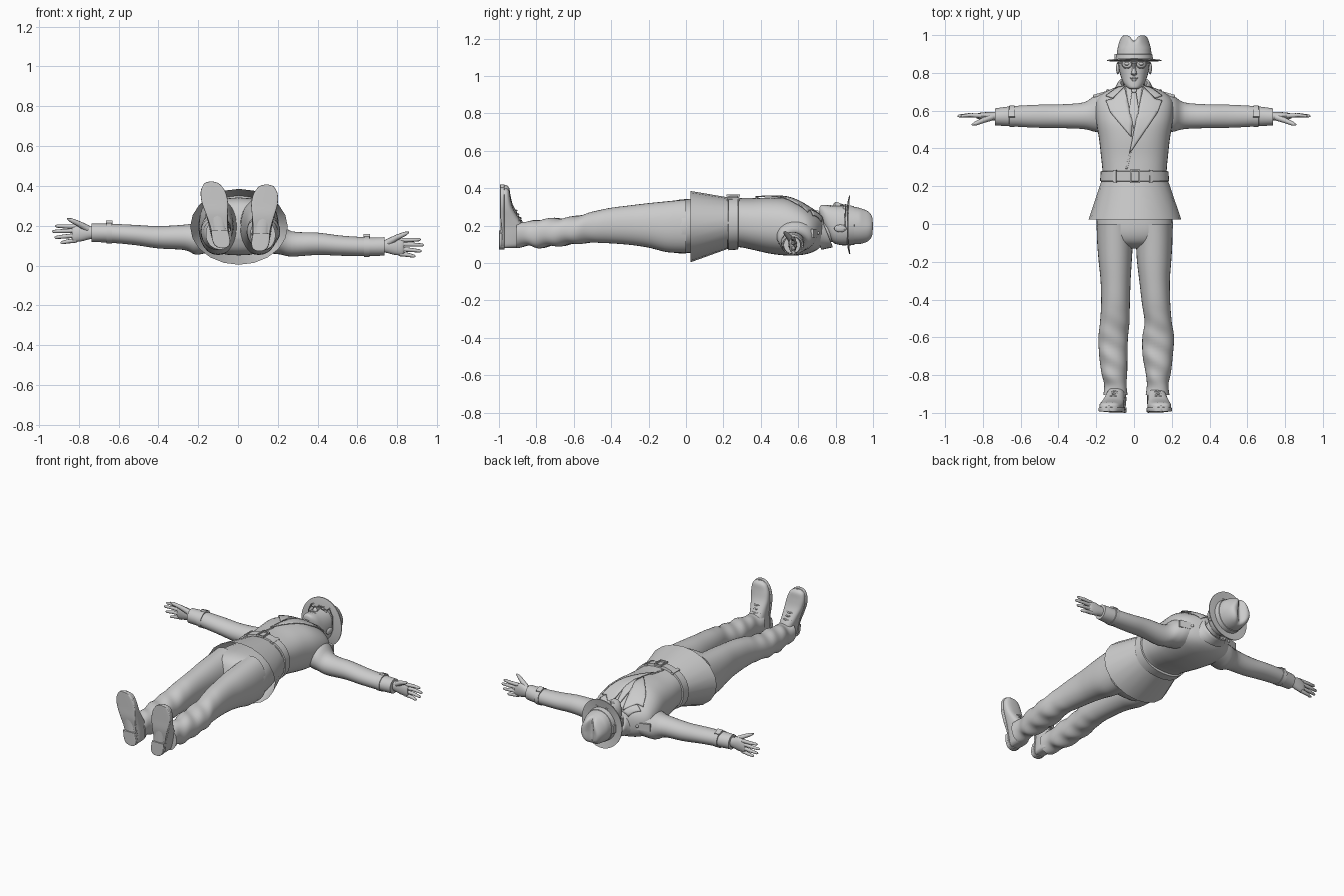
import bpy, bmesh, math
from mathutils import Vector
from mathutils.bvhtree import BVHTree


def finish(name, bm, angle=40):
    bmesh.ops.recalc_face_normals(bm, faces=bm.faces)
    me = bpy.data.meshes.new(name)
    bm.to_mesh(me)
    bm.free()
    ob = bpy.data.objects.new(name, me)
    bpy.context.collection.objects.link(ob)
    bpy.ops.object.select_all(action='DESELECT')
    ob.select_set(True)
    bpy.context.view_layer.objects.active = ob
    bpy.ops.object.shade_smooth_by_angle(angle=math.radians(angle))
    return ob


def spline(rows, steps):
    out = []
    for i in range(len(rows) - 1):
        p = [rows[max(0, min(len(rows) - 1, i + k))] for k in (-1, 0, 1, 2)]
        for s in range(steps):
            t = s / steps
            out.append([b + .5 * t * (c - a + t * (2*a - 5*b + 4*c - d + t * (3*(b - c) + d - a)))
                        for a, b, c, d in zip(*p)])
    return out + [list(rows[-1])]


def loft(name, axis, rows, n=28, steps=4, power=1.0, caps=True, warp=None):
    """Rows hold (position on axis, low/high on 1st other axis, low/high on 2nd)."""
    bm = bmesh.new()
    u, v = [k for k in range(3) if k != axis]
    rings = []
    for t, a0, a1, b0, b1 in spline(rows, steps):
        ring = []
        for k in range(n):
            w = 2 * math.pi * k / n
            c, s = math.cos(w), math.sin(w)
            co = Vector((0, 0, 0))
            co[axis] = t
            co[u] = (a0 + a1) / 2 + (a1 - a0) / 2 * math.copysign(abs(c) ** power, c)
            co[v] = (b0 + b1) / 2 + (b1 - b0) / 2 * math.copysign(abs(s) ** power, s)
            ring.append(bm.verts.new(warp(co) if warp else co))
        rings.append(ring)
    for r, q in zip(rings, rings[1:]):
        for k in range(n):
            bm.faces.new((r[k], r[(k + 1) % n], q[(k + 1) % n], q[k]))
    if caps:
        bm.faces.new(rings[0])
        bm.faces.new(rings[-1])
    return finish(name, bm)


def tube(name, pts, cyclic=False):
    """Round rod through (x, y, z, radius) points."""
    cu = bpy.data.curves.new(name, 'CURVE')
    cu.dimensions, cu.bevel_depth, cu.bevel_resolution, cu.use_fill_caps = '3D', 1, 2, True
    sp = cu.splines.new('POLY')
    sp.points.add(len(pts) - 1)
    for p, (x, y, z, r) in zip(sp.points, pts):
        p.co, p.radius = (x, y, z, 1), r
    sp.use_cyclic_u = cyclic
    sp.use_smooth = True
    ob = bpy.data.objects.new(name, cu)
    bpy.context.collection.objects.link(ob)
    return ob


def box(name, loc, size, rot=(0, 0, 0)):
    bpy.ops.mesh.primitive_cube_add(size=1, location=loc, rotation=rot)
    ob = bpy.context.object
    ob.name, ob.scale = name, size
    return ob


def ball(name, loc, size):
    bpy.ops.mesh.primitive_uv_sphere_add(segments=20, ring_count=12, location=loc)
    ob = bpy.context.object
    ob.name, ob.scale = name, size
    bpy.ops.object.shade_smooth()


# Coat: jacket body, flared open skirt, belt
jacket = loft("jacket", 1, [
    (.22, -.17, .178, .075, .345), (.28, -.167, .173, .085, .345), (.36, -.175, .18, .07, .345),
    (.45, -.185, .19, .05, .35), (.54, -.2, .205, .04, .345), (.61, -.205, .21, .042, .32),
    (.66, -.195, .2, .052, .29), (.70, -.15, .155, .07, .265), (.735, -.07, .07, .1, .24)],
    n=40, power=.85)
loft("coat_skirt", 1, [(.025, -.24, .25, .004, .385), (.23, -.172, .18, .078, .35)],
     n=20, steps=1, caps=False)
loft("belt", 1, [(.225, -.17, .178, .075, .345), (.228, -.18, .186, .068, .358),
                 (.278, -.176, .182, .072, .36), (.281, -.165, .172, .085, .345)],
     n=40, steps=1, power=.9, caps=False)
for dx in (-.022, .022):
    box("buckle_side", (.005 + dx, .253, .361), (.008, .072, .012))
for dy in (-.032, .032):
    box("buckle_bar", (.005, .253 + dy, .361), (.05, .008, .012))
for x, z in ((.09, .34), (-.1, .336)):
    box("belt_loop", (x, .253, z), (.018, .068, .014), (0, math.copysign(.4, x), 0))

# Cloth pieces draped over the chest
bm = bmesh.new()
bm.from_mesh(jacket.data)
chest = BVHTree.FromBMesh(bm)
bm.free()


def drape(name, outline, lift, thick=.006):
    bm = bmesh.new()
    f = bm.faces.new([bm.verts.new((x, y, 0)) for x, y in outline])
    bmesh.ops.triangulate(bm, faces=[f])
    bmesh.ops.subdivide_edges(bm, edges=bm.edges, cuts=5, use_grid_fill=True)
    for v in bm.verts:
        hit = chest.ray_cast(Vector((v.co.x, v.co.y, 1)), Vector((0, 0, -1)))[0]
        v.co.z = (hit.z if hit else .2) + lift
    ob = finish(name, bm)
    ob.modifiers.new("thickness", 'SOLIDIFY').thickness = thick


for s, end in ((1, (-.025, .37)), (-1, (-.015, .46))):
    drape("lapel", [(s*.05, .725), (s*.085, .695), (s*.11, .665), (s*.15, .655),
                    (s*.125, .59), end, (s*.008, .54), (s*.035, .66)], .012)
    drape("collar_leaf", [(s*.05, .733), (s*.09, .725), (s*.15, .68), (s*.115, .668),
                          (s*.085, .695)], .016)
drape("shirt_front", [(-.045, .73), (.045, .73), (.03, .63), (0, .5), (-.03, .63)], .004)
drape("tie", [(-.011, .7), (.011, .7), (.027, .6), (0, .5), (-.027, .6)], .012)
drape("tie_knot", [(-.018, .732), (.018, .732), (.011, .7), (-.011, .7)], .02, .014)
drape("front_overlap", [(-.022, .39), (-.012, .39), (-.035, .29), (-.045, .29)], .004)


# Standing collar, higher behind the neck
def tilt(co):
    co.y -= (co.z - .17) * .4
    return co


loft("coat_collar", 1, [(.685, -.125, .125, .07, .265), (.72, -.1, .1, .078, .268),
                        (.75, -.082, .082, .085, .255), (.748, -.07, .07, .097, .245)],
     caps=False, warp=tilt)
loft("shirt_collar", 1, [(.71, -.062, .062, .11, .25), (.748, -.057, .057, .112, .245)],
     steps=1, caps=False, warp=tilt)

# Sleeves, cuff straps, epaulettes and hands; the two arms differ a little in height
for s, mid, wrist in ((-1, .143, .165), (1, .11, .097)):
    e = (.143 + wrist) / 2 if s < 0 else .1
    rows = [(.10, .50, .71, .07, .26), (.17, .485, .697, .06, .235),
            (.215, .49, .675, .055, .215), (.27, .503, .643, mid - .065, mid + .062),
            (.40, .508, .633, mid - .057, mid + .055), (.52, .51, .631, e - .051, e + .05),
            (.65, .517, .623, wrist - .05, wrist + .045), (.735, .522, .612, wrist - .047, wrist + .045)]
    loft("sleeve", 0, [(s * r[0], *r[1:]) for r in rows])
    loft("cuff_strap", 0, [(s * x, .519 - g, .623 + g, wrist - .049 - g, wrist + .045 + g)
                           for x, g in ((.632, -.004), (.633, .005), (.66, .005), (.661, -.004))],
         steps=1, caps=False)
    box("cuff_buckle", (s * .647, .585, wrist + .047), (.034, .04, .012), (-.4, 0, 0))
    box("epaulette", (s * .168, .69, .16), (.1, .014, .045), (0, 0, -s * .28))
    ball("epaulette_button", (s * .14, .705, .16), (.009, .009, .009))
    h = wrist
    loft("palm", 0, [(s * x, .571 - a, .571 + a, h - b, h + c) for x, a, b, c in (
        (.70, .024, .03, .03), (.74, .023, .032, .032), (.785, .021, .043, .042),
        (.82, .017, .046, .036), (.835, .01, .04, .03))], n=16)
    for z0, z1, tip in ((-.038, -.05, .892), (-.014, -.024, .922), (.01, .006, .934), (.03, .033, .918)):
        a = (s * .81, .573, h + z0, .012)
        m = (s * (.82 + tip) / 2, .576, h + (z0 + z1) / 2, .0105)
        tube("finger", [a, m, (s * (tip - .008), .572, h + z1, .008), (s * tip, .571, h + z1, .003)])
    tube("thumb", [(s * .755, .565, h + .02, .018), (s * .80, .548, h + .045, .014),
                   (s * .838, .532, h + .062, .011), (s * .858, .525, h + .07, .004)])

# Trousers: hips and two legs
loft("trouser_hips", 1, [(.2, -.165, .17, .09, .33), (.06, -.195, .2, .06, .34),
                         (-.04, -.196, .203, .052, .338), (-.10, -.16, .165, .08, .31),
                         (-.13, -.05, .06, .14, .25)], power=.85)
left = [(-.198, -.002), (-.195, -.006), (-.187, -.012), (-.177, -.018), (-.174, -.022), (-.18, -.024),
        (-.188, -.032), (-.184, -.035), (-.172, -.036), (-.158, -.04), (-.162, -.034)]
right = [(.004, .204), (.01, .203), (.016, .197), (.028, .19), (.042, .192), (.056, .2),
         (.044, .212), (.046, .205), (.062, .195), (.068, .182), (.062, .188)]
depth = [(0, .053, .34), (-.1, .058, .33), (-.2, .082, .32), (-.3, .097, .308), (-.42, .106, .292),
         (-.52, .108, .268), (-.6, .1, .248), (-.7, .09, .238), (-.79, .083, .232), (-.85, .09, .217),
         (-.905, .084, .225)]
for side, name in ((left, "left_trouser_leg"), (right, "right_trouser_leg")):
    def fold(co):
        k = .005 * max(0, min(1, (-.42 - co.y) * 4))
        co.z += k * math.sin(co.y * 55 + co.x * 30)
        return co
    loft(name, 1, [(y, a, b, lo, hi) for (a, b), (y, lo, hi) in zip(side, depth)],
         n=32, steps=6, power=.92, warp=fold)

# Shoes: upper, sole, heel block, laces; toes turned outwards
for heel, toe, dz in ((-.078, -.132, .01), (.108, .142, -.005)):
    def across(z):
        return heel + (toe - heel) * (z - .08) / .32
    upper = [(.085, .025, -.91), (.10, .04, -.865), (.15, .047, -.855), (.2, .05, -.868),
             (.25, .055, -.898), (.3, .061, -.925), (.35, .06, -.938), (.39, .046, -.945), (.407, .02, -.96)]
    loft("shoe_upper", 2, [(z + dz, across(z) - r, across(z) + r, -.993, top)
                           for z, r, top in upper], power=.75)
    sole = [(.078, .015), (.09, .036), (.12, .045), (.18, .043), (.25, .055), (.31, .066),
            (.36, .062), (.39, .047), (.405, .032), (.411, .012)]
    loft("shoe_sole", 2, [(z + dz, across(z) - r, across(z) + r, -.985 if z < .2 else -.994, -.97)
                          for z, r in sole], power=.3)
    loft("shoe_heel", 2, [(z + dz, across(z) - r, across(z) + r, -1, -.98)
                          for z, r in sole[:3] + [(.165, .042)]], steps=2, power=.3)
    for z, y in ((.23, -.885), (.25, -.898), (.27, -.908)):
        tube("lace", [(across(z) - .035, y - .012, z + dz, .004), (across(z), y + .002, z + dz, .005),
                      (across(z) + .035, y - .012, z + dz, .004)])

# Head, neck, face
loft("neck", 1, [(.67, -.06, .06, .11, .24), (.74, -.052, .052, .115, .235), (.8, -.055, .055, .11, .24)])
loft("head", 1, [(.714, -.018, .018, .262, .298), (.722, -.034, .034, .235, .309),
                 (.745, -.055, .055, .18, .31), (.78, -.07, .07, .115, .307), (.82, -.079, .079, .097, .305),
                 (.86, -.083, .083, .095, .305), (.9, -.082, .082, .1, .297)], power=.9)
loft("nose", 1, [(.786, -.008, .008, .28, .31), (.795, -.017, .017, .28, .325),
                 (.805, -.013, .013, .28, .327), (.85, -.007, .007, .28, .31)], n=14)
ball("upper_lip", (0, .772, .303), (.024, .006, .008))
ball("lower_lip", (0, .761, .302), (.02, .006, .008))
for s in (-1, 1):
    ball("ear", (s * .085, .825, .185), (.01, .033, .02))
    ball("eye", (s * .036, .848, .293), (.015, .009, .012))
    tube("eyeglass_rim", [(s * .038 + .026 * math.cos(w), .848 + .023 * math.sin(w), .311, .003)
                          for w in [2 * math.pi * k / 20 for k in range(20)]], True)
    tube("eyeglass_arm", [(s * .064, .852, .311, .003), (s * .086, .852, .27, .003),
                          (s * .09, .848, .18, .003)])
tube("eyeglass_bridge", [(-.012, .853, .312, .003), (.012, .853, .312, .003)])


# Hat: creased crown, band, brim
def crease(co):
    k = max(0, min(1, (co.y - .93) / .07))
    co.y -= .03 * k * math.exp(-(co.x / .025) ** 2)
    co.x *= 1 - .35 * k * max(0, min(1, (co.z - .19) / .08))
    return co


loft("hat_crown", 1, [(.865, -.095, .097, .098, .305), (.9, -.091, .093, .1, .3),
                      (.94, -.085, .087, .103, .292), (.975, -.075, .077, .11, .283),
                      (.994, -.062, .064, .125, .268), (1.0, -.045, .046, .145, .25),
                      (1.0, -.02, .02, .175, .22), (1.0, -.004, .004, .195, .2)],
     n=40, power=.95, warp=crease)
loft("hat_band", 1, [(.868, -.099, .101, .094, .309), (.898, -.095, .097, .096, .304),
                     (.9, -.09, .092, .101, .299)], n=40, steps=1, caps=False)
box("hat_bow", (-.097, .886, .2), (.014, .03, .05))


def snap(co):
    r = math.hypot(co.x / .145, (co.z - .205) / .157)
    if r > .6:
        co.y += (r - .6) * (.025 * (abs(co.z - .205) / .157) ** 2 - .004)
    return co


loft("hat_brim", 1, [(.868, -.09, .09, .1, .3), (.87, -.12, .12, .075, .33), (.87, -.144, .145, .048, .362),
                     (.864, -.144, .145, .048, .362), (.862, -.12, .12, .075, .33),
                     (.86, -.08, .08, .11, .29)], n=48, steps=1, caps=False, warp=snap)
